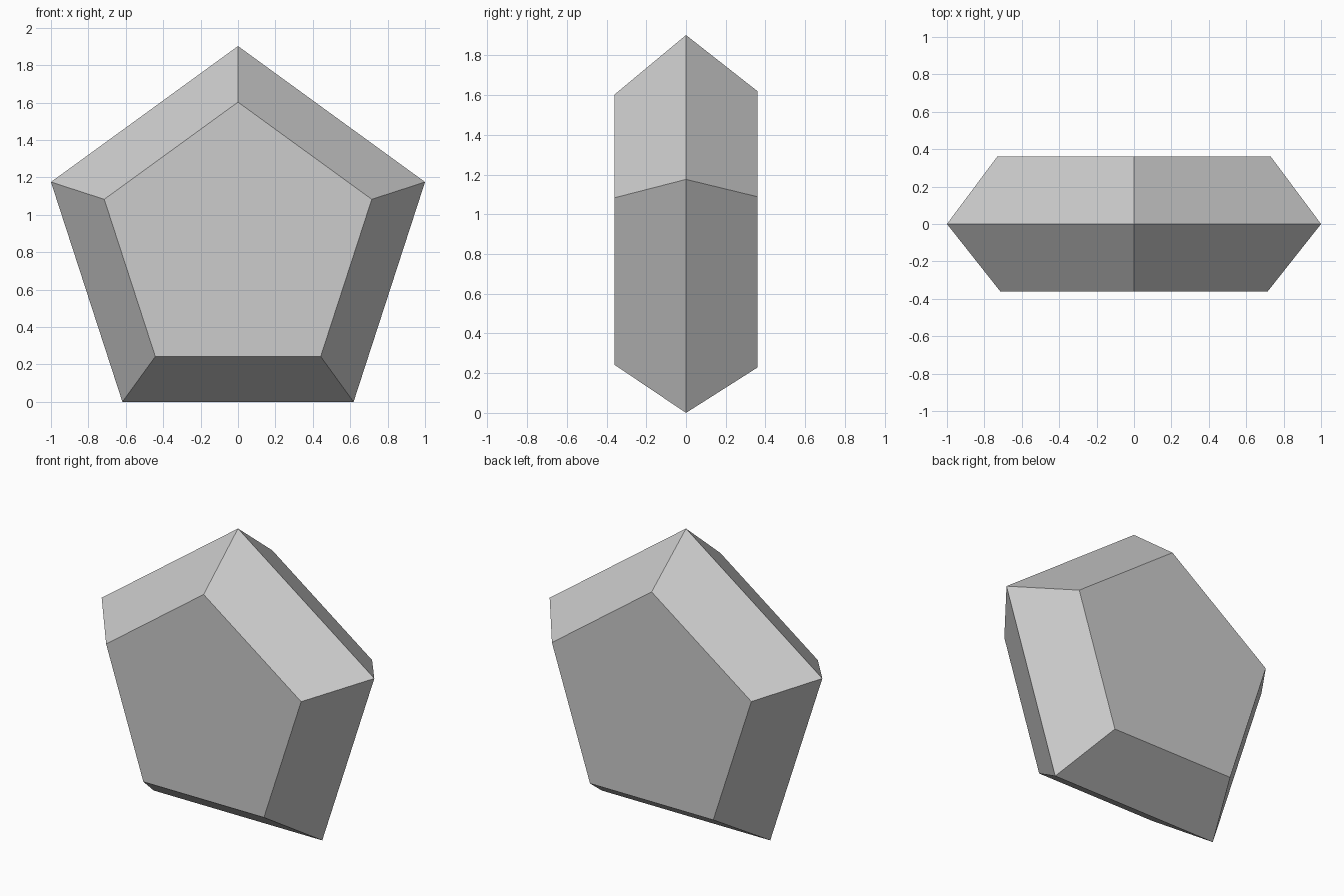
import bpy
import bmesh
from math import sin, cos, pi

cube = bpy.data.objects.get("Cube")
if cube:
    bpy.data.objects.remove(cube, do_unlink=True)

SIDES = 5
RADIUS = 1 / sin(2 * pi / SIDES)       # widest ring spans x = -1 to 1
CENTRE_Z = RADIUS * cos(pi / SIDES)    # bottom edge rests on the ground
HALF_DEPTH = 0.36


def add_ring(bm, radius, y):
    """Regular polygon facing -y with one corner pointing up."""
    angles = [2 * pi * i / SIDES for i in range(SIDES)]
    return [bm.verts.new((radius * sin(a), y, CENTRE_Z + radius * cos(a)))
            for a in angles]


# Light grey surface
grey = bpy.data.materials.new("light_grey")
grey.use_nodes = True
colour = (0.604, 0.604, 0.604, 1)
grey.diffuse_color = colour
grey.node_tree.nodes["Principled BSDF"].inputs["Base Color"].default_value = colour

# Pentagonal block: small front face, wide middle ring, small back face
bm = bmesh.new()
rings = [add_ring(bm, 0.752, -HALF_DEPTH),
         add_ring(bm, RADIUS, 0),
         add_ring(bm, 0.769, HALF_DEPTH)]
for near, far in zip(rings, rings[1:]):
    for i in range(SIDES):
        j = (i + 1) % SIDES
        bm.faces.new((near[i], near[j], far[j], far[i]))
bm.faces.new(rings[0])
bm.faces.new(rings[-1])
bmesh.ops.recalc_face_normals(bm, faces=bm.faces)

mesh = bpy.data.meshes.new("pentagonal_block")
bm.to_mesh(mesh)
bm.free()
mesh.materials.append(grey)
block = bpy.data.objects.new("pentagonal_block", mesh)
bpy.context.collection.objects.link(block)
